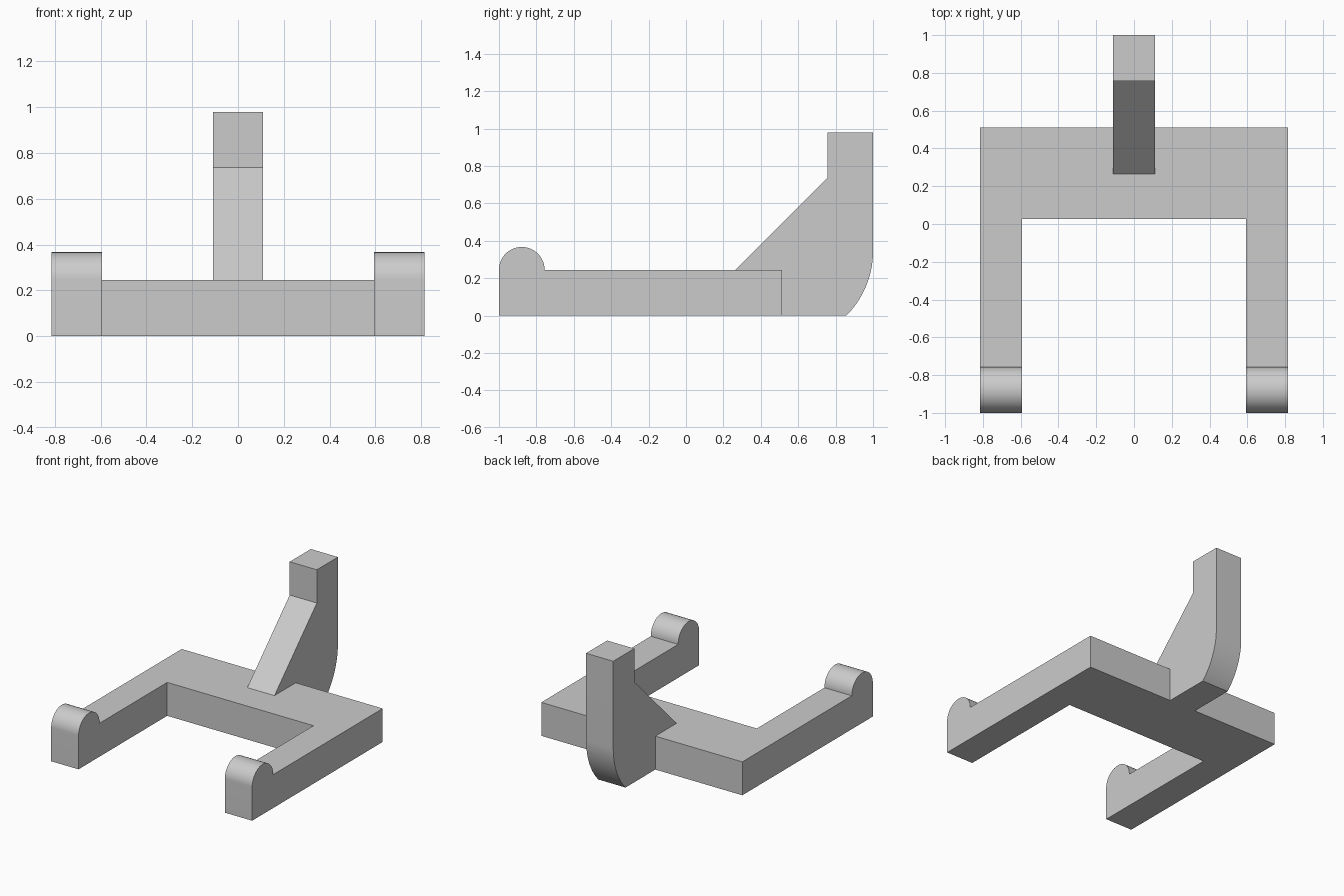
import bpy, bmesh
from math import sin, cos, pi, radians

default_cube = bpy.data.objects.get("Cube")
if default_cube:
    bpy.data.objects.remove(default_cube, do_unlink=True)

GREY = (0.6, 0.6, 0.6, 1)
grey = bpy.data.materials.new("plain grey")
grey.use_nodes = True
grey.diffuse_color = GREY
grey.node_tree.nodes["Principled BSDF"].inputs["Base Color"].default_value = GREY

HALF_WIDTH, INNER = 0.815, 0.593    # outer and inner x of the arms
DECK = 0.245                        # thickness of the base
BAR_FRONT, BAR_BACK = 0.027, 0.512  # depth range of the crossbar


def arc(cy, cz, radius, start, end, steps):
    """Points of a circular arc in the side (y, z) plane, angles in degrees."""
    angles = [radians(start + (end - start) * i / steps) for i in range(steps + 1)]
    return [(cy + radius * cos(a), cz + radius * sin(a)) for a in angles]


def extrude_side(name, profile, x0, x1):
    """Solid made by sweeping a (y, z) profile from x0 to x1."""
    bm = bmesh.new()
    face = bm.faces.new([bm.verts.new((x0, y, z)) for y, z in profile])
    swept = bmesh.ops.extrude_face_region(bm, geom=[face])["geom"]
    verts = [g for g in swept if isinstance(g, bmesh.types.BMVert)]
    bmesh.ops.translate(bm, vec=(x1 - x0, 0, 0), verts=verts)
    bmesh.ops.recalc_face_normals(bm, faces=bm.faces)
    mesh = bpy.data.meshes.new(name)
    bm.to_mesh(mesh)
    bm.free()
    mesh.materials.append(grey)
    obj = bpy.data.objects.new(name, mesh)
    bpy.context.collection.objects.link(obj)
    bpy.ops.object.select_all(action="DESELECT")
    obj.select_set(True)
    bpy.context.view_layer.objects.active = obj
    bpy.ops.object.shade_smooth_by_angle(angle=radians(30))
    return obj


# Crossbar joining the two arms
extrude_side("crossbar", [(BAR_FRONT, 0), (BAR_BACK, 0), (BAR_BACK, DECK), (BAR_FRONT, DECK)],
             -HALF_WIDTH, HALF_WIDTH)

# Arms with a rounded stop at the front end
bump = 0.122
arm_profile = ([(-1, 0), (BAR_FRONT, 0), (BAR_FRONT, DECK)]
               + arc(-1 + bump, DECK, bump, 0, 180, 32))
extrude_side("left_arm", arm_profile, INNER, HALF_WIDTH)
extrude_side("right_arm", arm_profile, -HALF_WIDTH, -INNER)

# Upright post with a sloping brace and a curved heel
heel = 0.488
post_profile = ([(0.265, DECK), (BAR_BACK, DECK), (BAR_BACK, 0)]
                + arc(1 - heel, heel * sin(pi / 4), heel, -45, 0, 20)
                + [(1, 0.98), (0.756, 0.98), (0.756, 0.736)])
extrude_side("upright_post", post_profile, -0.11, 0.11)
